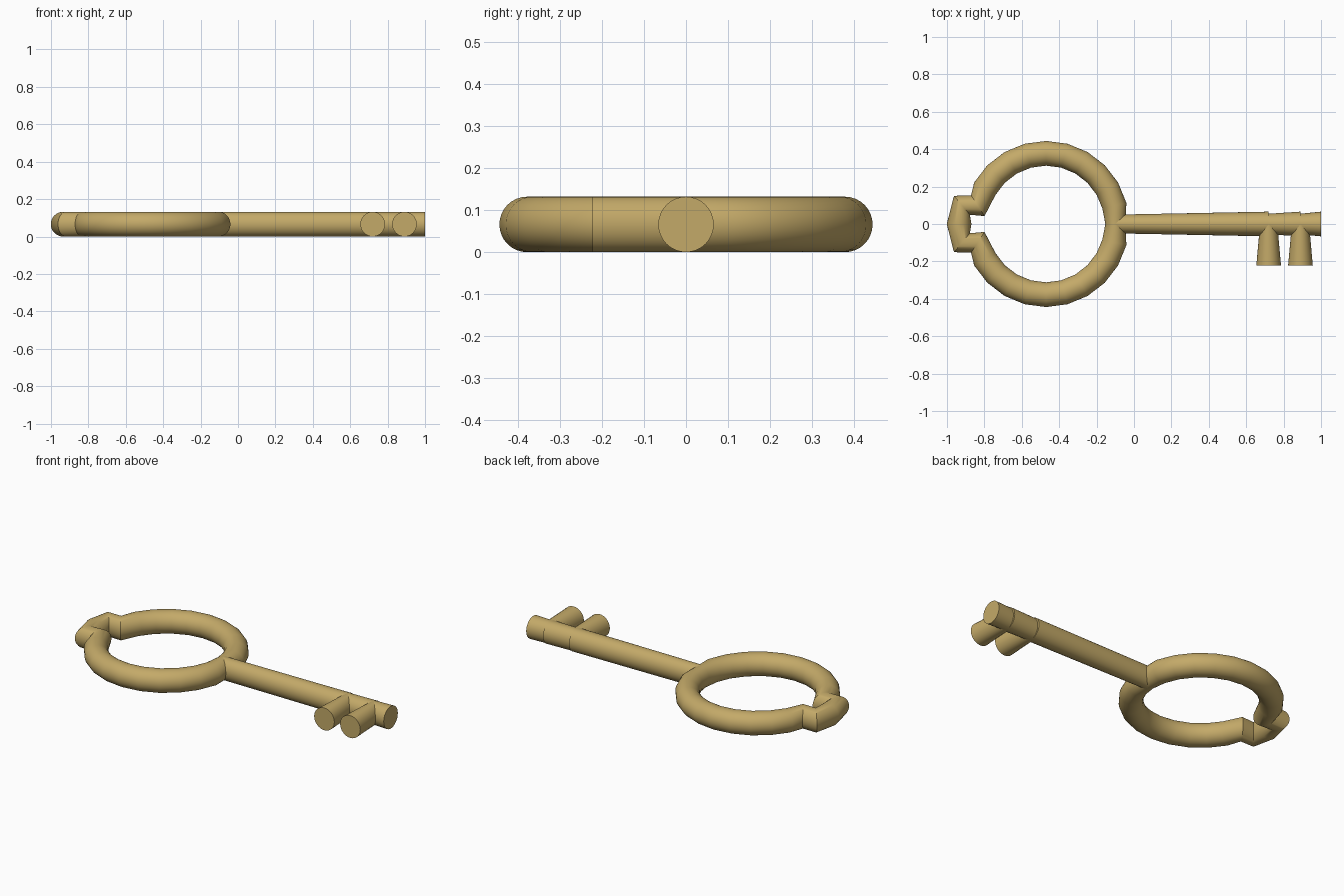
import bpy, bmesh, math
from mathutils import Vector

if "Cube" in bpy.data.objects:
    bpy.data.objects.remove(bpy.data.objects["Cube"])

R = 0.066          # tube radius, also the height of its centre line
SIDES = 32
UP = Vector((0, 0, R))

brass = bpy.data.materials.new("brass")
brass.diffuse_color = (0.55, 0.40, 0.14, 1)
brass.use_nodes = True
brass.node_tree.nodes["Principled BSDF"].inputs["Base Color"].default_value = brass.diffuse_color


def tube(name, sections, closed=False):
    """Sweep an ellipse through (x, y, half-width vector) sections."""
    bm = bmesh.new()
    rings = []
    for x, y, side in sections:
        ring = []
        for i in range(SIDES):
            a = 2 * math.pi * i / SIDES
            ring.append(bm.verts.new(Vector((x, y, R)) + side * math.cos(a) + UP * math.sin(a)))
        rings.append(ring)
    pairs = list(zip(rings, rings[1:]))
    if closed:
        pairs.append((rings[-1], rings[0]))
    else:
        bm.faces.new(rings[0])
        bm.faces.new(rings[-1])
    for a, b in pairs:
        for i in range(SIDES):
            j = (i + 1) % SIDES
            bm.faces.new((a[i], a[j], b[j], b[i]))
    bmesh.ops.recalc_face_normals(bm, faces=bm.faces)
    mesh = bpy.data.meshes.new(name)
    bm.to_mesh(mesh)
    bm.free()
    mesh.materials.append(brass)
    obj = bpy.data.objects.new(name, mesh)
    bpy.context.collection.objects.link(obj)
    bpy.ops.object.select_all(action='DESELECT')
    obj.select_set(True)
    bpy.context.view_layer.objects.active = obj
    bpy.ops.object.shade_smooth_by_angle(angle=math.radians(35))
    return obj


# Bow: ring with a stepped bump at the far end, mitred along its path
half = [(-0.47 + 0.378 * math.cos(math.radians(a)), 0.378 * math.sin(math.radians(a)))
        for a in range(15, 166, 15)]
half.append((-0.92, 0.10))
path = [(-0.10, 0)] + half + [(-0.935, 0)] + [(x, -y) for x, y in reversed(half)]
sections = []
for i, p in enumerate(path):
    p, before, after = Vector(p), Vector(path[i - 1]), Vector(path[(i + 1) % len(path)])
    t = (p - before).normalized() + (after - p).normalized()
    width = 0.053 if i == 0 else R
    sections.append((p.x, p.y, Vector((t.y, -t.x, 0)).normalized() * width))
tube("bow", sections, closed=True)

# Shaft: three lengths that each flare toward the tip
for name, x0, x1, w0 in (("shaft", -0.10, 0.72, 0.050),
                         ("shaft_middle", 0.72, 0.89, 0.055),
                         ("shaft_tip", 0.89, 1.0, 0.055)):
    tube(name, [(x0, 0, Vector((0, w0, 0))), (x1, 0, Vector((0, R, 0)))])

# Teeth: flared pegs toward the front
for name, x in (("inner_tooth", 0.72), ("outer_tooth", 0.89)):
    tube(name, [(x, 0, Vector((0.046, 0, 0))), (x, -0.222, Vector((R, 0, 0)))])
